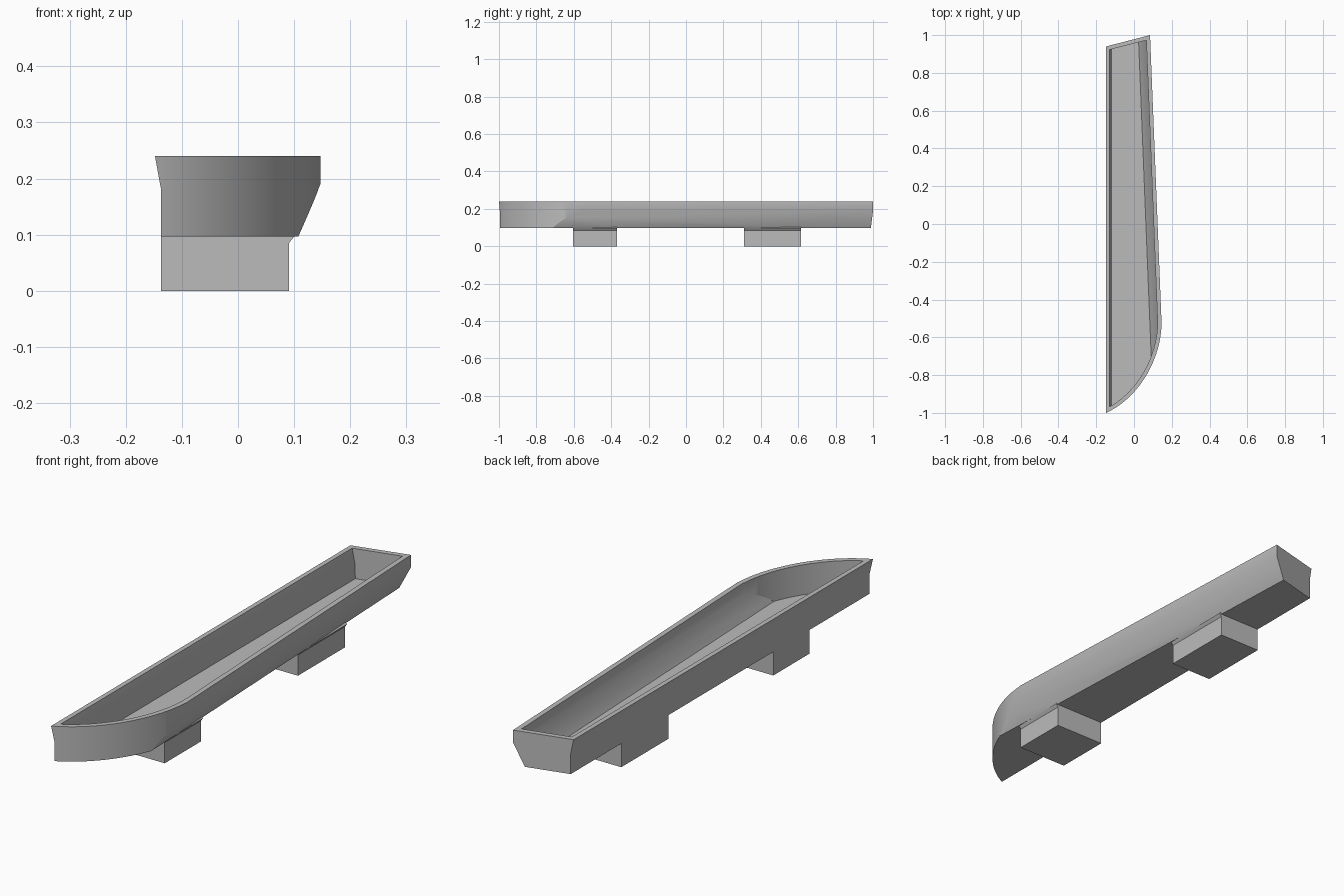
import bpy
from mathutils import Vector
from mathutils.geometry import interpolate_bezier

cube = bpy.data.objects.get("Cube")
if cube:
    bpy.data.objects.remove(cube, do_unlink=True)

grey = bpy.data.materials.new("plain_grey")
grey.use_nodes = True
grey.diffuse_color = (0.5, 0.5, 0.5, 1)
grey.node_tree.nodes["Principled BSDF"].inputs["Base Color"].default_value = (0.5, 0.5, 0.5, 1)


def loft(name, ring_a, ring_b):
    """Closed solid between two matching rings."""
    n = len(ring_a)
    faces = [list(range(n)), list(range(2 * n - 1, n - 1, -1))]
    faces += [[i, i + n, (i + 1) % n + n, (i + 1) % n] for i in range(n)]
    mesh = bpy.data.meshes.new(name)
    mesh.from_pydata(list(ring_a) + list(ring_b), [], faces)
    obj = bpy.data.objects.new(name, mesh)
    bpy.context.collection.objects.link(obj)
    mesh.materials.append(grey)
    bpy.context.view_layer.objects.active = obj
    obj.select_set(True)
    bpy.ops.object.mode_set(mode='EDIT')
    bpy.ops.mesh.select_all(action='SELECT')
    bpy.ops.mesh.normals_make_consistent(inside=False)
    bpy.ops.object.mode_set(mode='OBJECT')
    obj.select_set(False)
    return obj


def combine(target, tool, operation):
    """Apply a boolean and discard the tool."""
    mod = target.modifiers.new("combine", 'BOOLEAN')
    mod.operation, mod.object, mod.solver = operation, tool, 'EXACT'
    bpy.context.view_layer.objects.active = target
    bpy.ops.object.modifier_apply(modifier=mod.name)
    bpy.data.objects.remove(tool, do_unlink=True)


def side_x(y):
    """Rim position of the tapering side."""
    return 0.147 - 0.04 * (y + 0.55)


def trough(name, left, right):
    """Cross-section run lengthwise; the right points follow the taper."""
    rings = [[(x, y, z) for x, z in left] + [(side_x(y) + d, y, z) for d, z in right]
             for y in (-1.2, 1.2)]
    return loft(name, *rings)


def plan(name, inset):
    """Upright solid with a slanted back and a curved front."""
    curve = interpolate_bezier(Vector((0.145, -0.5, 0)), Vector((0.155, -0.7, 0)),
                               Vector((0.03, -0.92, 0)), Vector((-0.148, -1, 0)), 33)
    moved = []
    for i in range(3, len(curve)):
        t = (curve[i] - curve[i - 1]).normalized()
        moved.append(curve[i] + Vector((t.y, -t.x, 0)) * inset)
    start = moved[0] + Vector((0.03, 0.16, 0))
    end = moved[-1] + (moved[-1] - moved[-2]).normalized() * 0.17
    back = 1.0 - inset * 1.05
    outline = [(0.4, back + 0.081), (start.x, start.y)]
    outline += [(p.x, p.y) for p in moved] + [(end.x, end.y), (end.x, back - 0.1)]
    # keep the back edge on one straight slant
    outline[-1] = (end.x, back + (end.x - 0.085) * 0.2575)
    return loft(name, *[[(x, y, z) for x, y in outline] for z in (-0.5, 0.5)])


# Outer shell
tray = trough("tray", [(-0.148, 0.24), (-0.137, 0.18), (-0.137, 0.097)],
              [(-0.046, 0.097), (0, 0.19), (0, 0.24)])
combine(tray, plan("outer_plan", 0), 'INTERSECT')

# Hollow
hollow = trough("hollow", [(-0.139, 0.3), (-0.118, 0.18), (-0.116, 0.117)],
                [(-0.062, 0.117), (-0.021, 0.195), (-0.021, 0.3)])
combine(hollow, plan("inner_plan", 0.021), 'INTERSECT')
combine(tray, hollow, 'DIFFERENCE')

# Two mounting blocks beneath
for y0, y1, r in ((-0.605, -0.37, 0.091), (0.31, 0.615, 0.055)):
    profile = [(-0.137, 0), (r, 0), (r, 0.085), (r + 0.01, 0.098), (r, 0.107), (-0.137, 0.107)]
    block = loft("mounting_block", *[[(x, y, z) for x, z in profile] for y in (y0, y1)])
    combine(tray, block, 'UNION')

tray.select_set(True)
bpy.context.view_layer.objects.active = tray
bpy.ops.object.shade_smooth_by_angle(angle=0.5236)
